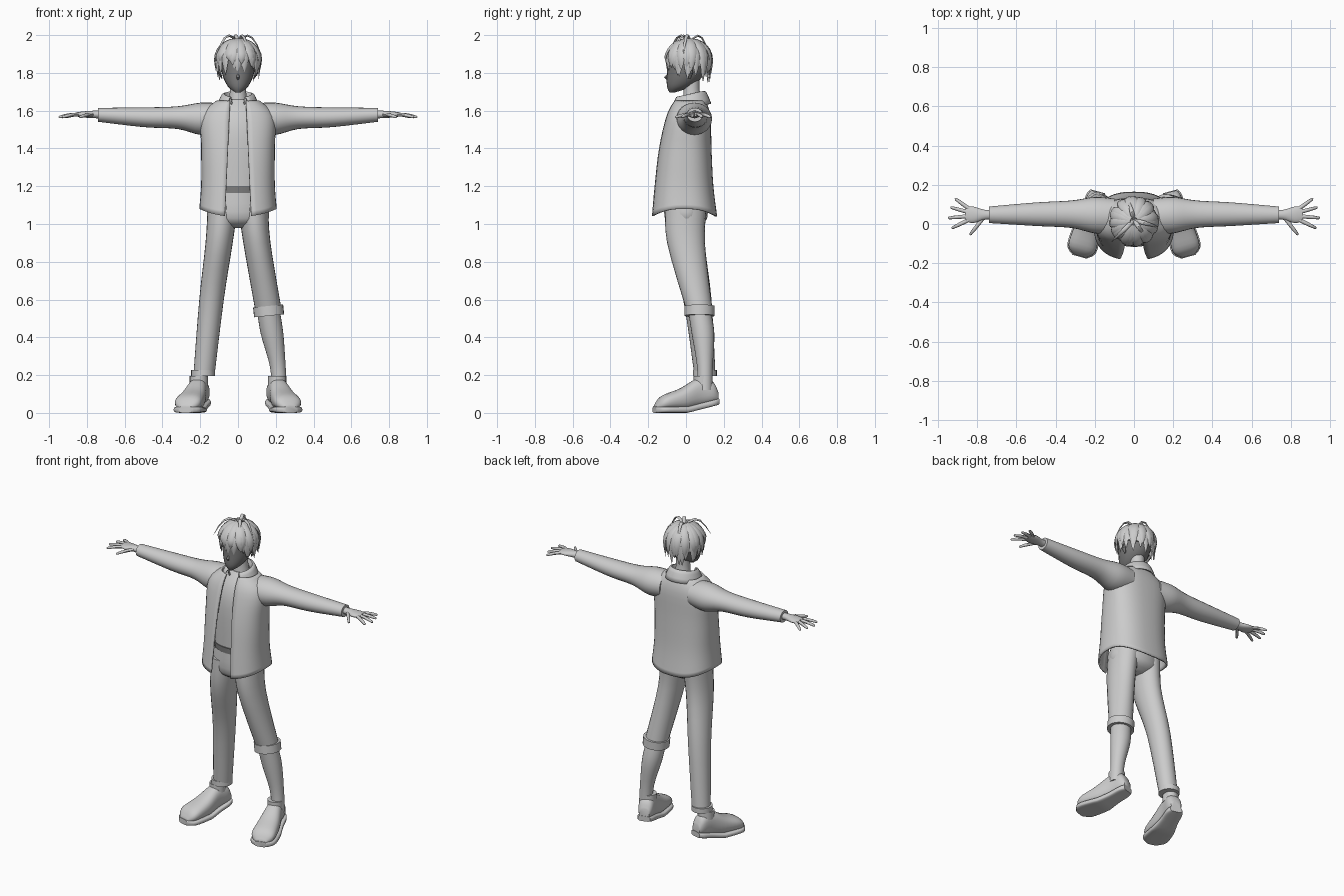
import bpy, bmesh, math, random
from math import sin, cos, pi
from mathutils import Vector

random.seed(4)
if "Cube" in bpy.data.objects:
    bpy.data.objects.remove(bpy.data.objects["Cube"], do_unlink=True)


def material(name, value):
    colour = (value, value, value, 1)
    mat = bpy.data.materials.new(name)
    mat.use_nodes = True
    mat.diffuse_color = colour
    mat.node_tree.nodes["Principled BSDF"].inputs["Base Color"].default_value = colour
    return mat


LIGHT = material("light grey", .6)
DARK = material("dark grey", .2)


def rounded(value, power):
    """Signed power, which turns a circle into a superellipse."""
    return math.copysign(abs(value) ** power, value)


def turn(count, start=0.0):
    """Angles around a full turn, leaving a gap of start on both sides of zero."""
    return [start + (2 * pi - 2 * start) * i / count for i in range(count + 1)]


def smooth(keys, steps=4):
    """Catmull-Rom interpolation through tuples of numbers."""
    result = []
    for i in range(len(keys) - 1):
        before, start = keys[max(i - 1, 0)], keys[i]
        end, after = keys[i + 1], keys[min(i + 2, len(keys) - 1)]
        for step in range(steps):
            t = step / steps
            result.append(tuple(
                b + t * ((c - a) + t * ((2 * a - 5 * b + 4 * c - d) + t * (3 * b - a - 3 * c + d))) / 2
                for a, b, c, d in zip(before, start, end, after)))
    return result + [tuple(keys[-1])]


def skin(name, rows, mat=LIGHT, thickness=0.0):
    """Join rows of points; a thickness makes an open cloth sheet instead of a closed body."""
    bm = bmesh.new()
    grid = [[bm.verts.new(point) for point in row] for row in rows]
    for low, high in zip(grid, grid[1:]):
        for i in range(len(low) - (1 if thickness else 0)):
            j = (i + 1) % len(low)
            bm.faces.new((low[i], low[j], high[j], high[i]))
    if not thickness:
        bm.faces.new(grid[0])
        bm.faces.new(grid[-1])
    bmesh.ops.recalc_face_normals(bm, faces=bm.faces)
    mesh = bpy.data.meshes.new(name)
    bm.to_mesh(mesh)
    bm.free()
    mesh.materials.append(mat)
    part = bpy.data.objects.new(name, mesh)
    bpy.context.collection.objects.link(part)
    if thickness:
        shell = part.modifiers.new("cloth thickness", 'SOLIDIFY')
        shell.thickness = thickness
        shell.offset = 0
    bpy.ops.object.select_all(action='DESELECT')
    part.select_set(True)
    bpy.context.view_layer.objects.active = part
    bpy.ops.object.shade_smooth_by_angle(angle=pi / 4)
    return part


def loft(name, keys, axis='Z', side=1, power=2.0, steps=4, mat=LIGHT):
    """Each key is a centre x, y, z, a half width and, if not round, a half depth."""
    across, along = {'X': ((0, 1, 0), (0, 0, 1)), 'Y': ((1, 0, 0), (0, 0, 1)), 'Z': ((1, 0, 0), (0, 1, 0))}[axis]
    rows = []
    for x, y, z, width, depth in smooth([key if len(key) > 4 else (*key, key[-1]) for key in keys], steps):
        row = []
        for angle in turn(24)[:-1]:
            point = Vector((x, y, z))
            point += Vector(across) * width * rounded(cos(angle), 2 / power)
            point += Vector(along) * depth * rounded(sin(angle), 2 / power)
            row.append((side * point.x, point.y, point.z))
        rows.append(row)
    return skin(name, rows, mat)


def band(name, x, y, z, radius, half_height, side=1, mat=LIGHT):
    """Straight ring with square edges."""
    inner = radius * .85
    return loft(name, [(x, y, z - half_height, inner), (x, y, z - half_height, radius),
                       (x, y, z + half_height, radius), (x, y, z + half_height, inner)],
                side=side, steps=1, mat=mat)


def strand(name, points, radii, outward, flat=1.0, mat=LIGHT):
    """Tapered tube along a path, flattened in the outward direction."""
    points = [Vector(point) for point in points]
    rows = []
    for i, (point, radius) in enumerate(zip(points, radii)):
        ahead = (points[min(i + 1, len(points) - 1)] - points[max(i - 1, 0)]).normalized()
        wide = ahead.cross(Vector(outward)).normalized()
        thin = wide.cross(ahead) * flat
        rows.append([point + radius * (wide * cos(a) + thin * sin(a)) for a in turn(8)[:-1]])
    return skin(name, rows, mat)


# Jacket body: open down the front, the hem rising at the sides
jacket = [(1.04, .2, -.18, .16), (1.2, .19, -.165, .14), (1.4, .19, -.14, .13),
          (1.57, .19, -.1, .125), (1.65, .11, -.06, .1)]
rows = []
for z, width, front, back in smooth(jacket):
    opening = .042 + (1.65 - z) * .045
    rise = .04 * max(0, 1 - (z - 1.04) * 5)
    rows.append([(width * rounded(sin(a), .8),
                  (front + back) / 2 - (back - front) / 2 * rounded(cos(a), .8),
                  z + rise * sin(a) ** 2)
                 for a in turn(40, math.asin((opening / width) ** 1.25))])
skin("jacket_body", rows, thickness=.01)

# Folded collar: inner edge, fold, outer edge
rows = []
for radius, drop in smooth([(.065, .04), (.075, 0), (.09, .015), (.11, .065)], 2):
    rows.append([(radius * sin(a), .02 - radius * cos(a), 1.685 - drop - .016 * cos(a))
                 for a in turn(24, .3 + radius * 3)])
skin("collar", rows, thickness=.008)

# Shirt, belt and hips
loft("shirt", [(0, 0, 1.18, .14, .11), (0, 0, 1.45, .15, .11), (0, .01, 1.58, .13, .09),
               (0, .03, 1.66, .06, .05)], power=2.3)
loft("belt", [(0, 0, 1.165, .15, .118), (0, 0, 1.2, .15, .118)], mat=DARK)
loft("hips", [(0, 0, 1.18, .145, .112), (0, 0, 1.03, .163, .112), (0, 0, .98, .08, .05)])

# Trousers: full length on the right, rolled to the knee on the left
thigh = [(.08, 0, 1.1, .08, .11), (.1, 0, .9, .072, .1)]
loft("right_trouser_leg", thigh + [(.14, .06, .6, .065, .075), (.18, .1, .2, .056)], side=-1)
loft("left_trouser_leg", thigh + [(.16, .07, .55, .07)])
band("right_cuff", .185, .1, .21, .063, .016, side=-1)
rolled = band("left_cuff", 0, 0, 0, .08, .026)
rolled.location = (.162, .072, .54)
rolled.rotation_euler.y = -.1

# Lower legs
loft("left_shin", [(.16, .07, .55, .06), (.18, .09, .42, .06), (.21, .1, .25, .042), (.22, .1, .12, .04)])
loft("right_ankle", [(.19, .1, .25, .04), (.21, .1, .12, .04)], side=-1)

for side, label in ((1, "left"), (-1, "right")):
    # Sleeve and palm
    loft(label + "_sleeve", [(.1, .04, 1.56, .09, .08), (.2, .045, 1.557, .093, .085), (.32, .05, 1.563, .07, .06),
                             (.5, .05, 1.565, .06, .052), (.74, .047, 1.578, .042, .037)], 'X', side)
    loft(label + "_palm", [(.7, .047, 1.58, .025, .02), (.76, .047, 1.58, .025, .02),
                           (.82, .047, 1.58, .042, .016), (.86, .05, 1.58, .035, .01)], 'X', side)

    # Fingers fan out from the palm
    fingers = [("thumb", .77, .03, -.9, .11)]
    for i, finger in enumerate(("index", "middle", "ring", "little")):
        fingers.append((finger, .845, .02 + .02 * i, .36 * i - .45, .105 - .01 * abs(i - 1)))
    for finger, x, y, angle, length in fingers:
        path = [(side * (x + length * t * cos(angle)), y + length * t * sin(angle), 1.58 - .015 * t * t)
                for t in (-.2, .3, .7, .95, 1)]
        strand(f"{label}_{finger}_finger", path, [.01, .01, .009, .007, .003], (0, 0, 1))

    # Shoe, splayed outward: upper, sole lifting at the heel, ankle opening
    outline = smooth([(-.17, .03, .04), (-.13, .07, .09), (-.03, .067, .13), (.07, .05, .185),
                      (.14, .046, .17), (.17, .032, .12)])
    upper, sole = [], []
    for y, width, top in outline:
        base = .25 * max(0, y)
        upper.append((0, y, (base + top) / 2 + .008, width, (top - base) / 2 - .008))
        sole.append((0, y * 1.02, base + .017, width + .006, .017))
    shoe = [loft(label + "_shoe_upper", upper, 'Y', side, 2.4, 1),
            loft(label + "_shoe_sole", sole, 'Y', side, 4, 1),
            band(label + "_shoe_opening", 0, .092, .17, .048, .025)]
    for part in shoe:
        part.location.x = side * .232
        part.rotation_euler.z = side * .27

    # Ear
    strand(label + "_ear", [(side * .085, .02, 1.77), (side * .097, .02, 1.8), (side * .09, .025, 1.83)],
           [.006, .017, .006], (side, 0, 0), .5, DARK)

# Neck, head and nose
loft("neck", [(0, .035, 1.62, .055), (0, .03, 1.7, .043), (0, .03, 1.78, .043)])
loft("head", [(0, -.075, 1.695, .012), (0, -.035, 1.73, .055, .066), (0, 0, 1.8, .085, .1),
              (0, .01, 1.9, .09, .1), (0, .01, 1.96, .03)], mat=DARK)
strand("nose", [(0, -.085, 1.805), (0, -.108, 1.775), (0, -.095, 1.762)], [.004, .008, .004], (0, -1, 0), mat=DARK)

# Hair cap, reaching lower at the back
rows = []
for i in range(1, 9):
    row = []
    for a in turn(24)[:-1]:
        tilt = i / 8 * (1.65 - .3 * cos(a))
        row.append((.108 * sin(tilt) * sin(a), .016 - .114 * sin(tilt) * cos(a), 1.86 + .108 * cos(tilt)))
    rows.append(row)
skin("hair_cap", rows)

# Two layers of locks fall from the crown and hang past the temples
for layer, count in enumerate((26, 19)):
    size = 1 + .06 * layer
    for i in range(count):
        angle = 2 * pi * (i + layer / 2 + random.uniform(-.2, .2)) / count
        fringe = ((1 + cos(angle)) / 2) ** 2
        end = 1.765 + .055 * fringe + .035 * layer + random.uniform(-.02, .02)
        path, radii = [], []
        for k in range(9):
            t = k / 8
            tilt = .15 + 1.75 * t
            reach = size * sin(min(tilt, 1.45)) * (1 - .1 * max(0, tilt - 1.45))
            hang = max(0, (tilt - 1.2) / .7)
            height = 1.862 + .112 * size * cos(min(tilt, 1.2))
            sway = angle + .12 * t * sin(i * 2.3)
            path.append((.116 * reach * sin(sway), .014 - .118 * reach * cos(sway),
                         height + (end - height) * hang))
            radii.append(.001 + .023 * sin(pi * (.1 + .9 * t)) ** .6 if k < 8 else .001)
        strand("hair_lock", path, radii, (sin(angle), -cos(angle), .4), .3)

# Loose strands arch over the crown
for angle, reach in ((-.8, .16), (1.3, .13), (.6, .1), (3.4, .11)):
    path = [(reach * t * sin(angle), .02 - reach * t * cos(angle), 1.955 + .055 * sin(pi * t) - .06 * t * t)
            for t in (0, .2, .4, .6, .8, 1)]
    strand("loose_strand", path, [.008, .011, .011, .009, .006, .001], (0, 0, 1), .5)
